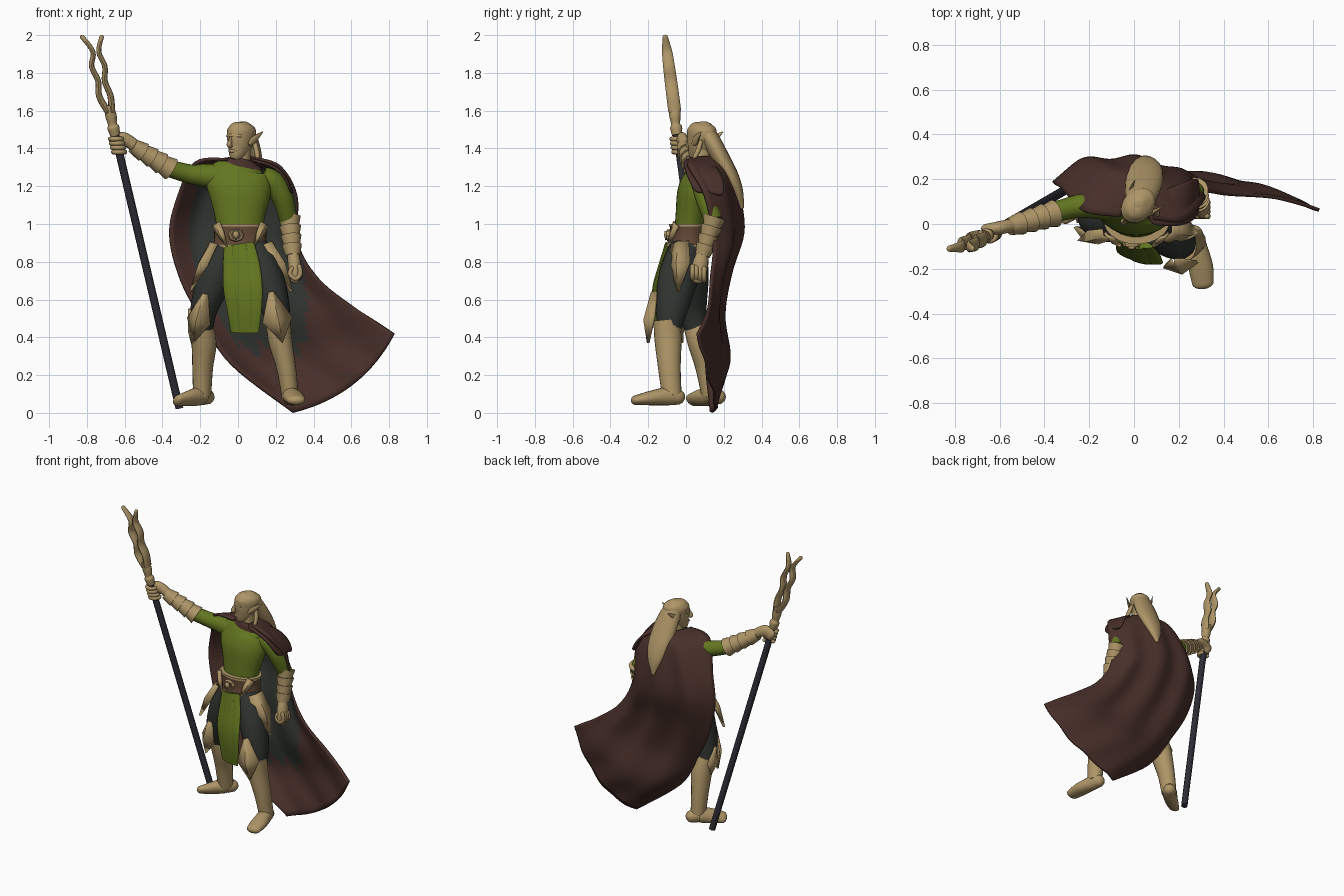
import bpy, math
from mathutils import Vector, Matrix


def material(name, r, g, b):
    m = bpy.data.materials.new(name)
    m.diffuse_color = (r, g, b, 1)
    return m


TAN = material("tan", 0.42, 0.30, 0.135)
GREEN = material("green cloth", 0.122, 0.18, 0.014)
BROWN = material("cloak brown", 0.066, 0.029, 0.023)
LEATHER = material("belt leather", 0.13, 0.07, 0.04)
DARK = material("dark cloth", 0.03, 0.035, 0.03)
STAFF = material("staff grey", 0.026, 0.026, 0.036)


def make(name, verts, faces, *mats):
    me = bpy.data.meshes.new(name)
    me.from_pydata([tuple(v) for v in verts], [], faces)
    for m in mats:
        me.materials.append(m)
    ob = bpy.data.objects.new(name, me)
    bpy.context.collection.objects.link(ob)
    return ob


def spline(rows, sub):
    """Catmull-Rom through rows of equal length."""
    out, n = [], len(rows)
    for i in range(n - 1):
        p = [rows[max(i - 1, 0)], rows[i], rows[i + 1], rows[min(i + 2, n - 1)]]
        for s in range(sub):
            t = s / sub
            out.append([0.5 * (2 * b + (c - a) * t + (2 * a - 5 * b + 4 * c - d) * t * t
                        + (3 * b - a - 3 * c + d) * t ** 3) for a, b, c, d in zip(*p)])
    return out + [list(rows[-1])]


def tube(name, pts, mat, ref=(1, 0, 0), seg=20, sub=5, dome=False):
    """Loft of ellipses: points are (x, y, z, r) or (x, y, z, r1, r2)."""
    rows = spline([tuple(p) if len(p) == 5 else tuple(p) + (p[3],) for p in pts], sub)
    c = [Vector(r[:3]) for r in rows]
    rings = []
    for i, r in enumerate(rows):
        t = (c[min(i + 1, len(c) - 1)] - c[max(i - 1, 0)]).normalized()
        rings.append((c[i], t, r[3], r[4]))
    if dome:
        for end, sign in ((0, -1), (-1, 1)):
            p, t, r1, r2 = rings[end]
            extra = [(p + t * sign * min(r1, r2) * math.sin(a), t, r1 * math.cos(a), r2 * math.cos(a))
                     for a in (0.4, 0.8, 1.2, 1.5)]
            rings = extra[::-1] + rings if sign < 0 else rings + extra
    verts, faces = [], []
    for p, t, r1, r2 in rings:
        a = Vector(ref)
        a = (a - t * a.dot(t)).normalized()
        b = t.cross(a)
        for j in range(seg):
            w = math.tau * j / seg
            verts.append(p + a * r1 * math.cos(w) + b * r2 * math.sin(w))
    n = len(rings)
    for i in range(n - 1):
        for j in range(seg):
            k = (j + 1) % seg
            faces.append((i * seg + j, i * seg + k, (i + 1) * seg + k, (i + 1) * seg + j))
    faces += [tuple(range(seg))[::-1], tuple(range((n - 1) * seg, n * seg))]
    return make(name, verts, faces, mat)


def leaf(name, top, bottom, w0, w1, out, bulge, mat=TAN, mid=0.45):
    """Pointed armour plate with a raised centre ridge."""
    top, bottom, out = Vector(top), Vector(bottom), Vector(out).normalized()
    side = (bottom - top).cross(out).normalized()
    m = top.lerp(bottom, mid)
    v = [top - side * w0, top + out * bulge * 0.6, top + side * w0,
         m - side * w1, m + out * bulge, m + side * w1, bottom]
    ob = make(name, v, [(0, 1, 4, 3), (1, 2, 5, 4), (3, 4, 6), (4, 5, 6)], mat)
    sol = ob.modifiers.new("thickness", "SOLIDIFY")
    sol.thickness, sol.offset = 0.014, 0
    return ob


def bracer(name, p0, p1, r0, r1, ref, n=4):
    p0, p1 = Vector(p0), Vector(p1)
    for i in range(n):
        a, b = p0.lerp(p1, i / n), p0.lerp(p1, (i + 1.15) / n)
        r = r0 + (r1 - r0) * i / n
        tube(f"{name}_{i + 1}", [(*a, r), (*b, r * 0.74)], TAN, ref, sub=1)


# torso, collar and belt
tube("tunic", [(.01, .03, .84, .12, .085), (.01, .02, .95, .12, .08), (.01, .03, 1.05, .135, .085),
               (.01, .05, 1.17, .165, .095), (.0, .075, 1.255, .165, .08),
               (.01, .085, 1.31, .11, .06), (.015, .085, 1.335, .05, .045)], GREEN, seg=32)
tube("collar", [(.01, .085, 1.295, .125, .068), (.012, .085, 1.318, .098, .066), (.015, .088, 1.338, .068, .055)], BROWN)
tube("belt", [(.012, .015, .89, .142, .1), (.012, .015, .94, .138, .097), (.012, .015, .995, .142, .1)], LEATHER, seg=32)
for i, z in enumerate((.882, .993)):
    tube(f"belt_trim_{i + 1}", [(.012, .015, z - .007, .147, .105), (.012, .015, z + .007, .147, .105)], TAN, seg=32, sub=1)
for s in (-1, 1):
    leaf(f"belt_side_plate_{s + 2}", (.012 + s * .125, -.05, 1.0), (.012 + s * .07, -.098, .88), .025, .02, (s * .6, -1, 0), .012)
tube("buckle", [(-.01, -.075, .94, .045, .036), (-.01, -.1, .94, .038, .03)], TAN, seg=8, sub=1)
tube("buckle_inset", [(-.01, -.095, .94, .032, .025), (-.01, -.103, .94, .032, .025)], LEATHER, seg=8, sub=1)
leaf("buckle_ornament", (-.01, -.103, .963), (-.01, -.103, .915), .008, .017, (0, -1, 0), .006)

# loincloth hanging at an angle over the forward leg
tube("loincloth", [(.005, -.085, .89, .082, .018), (.017, -.115, .78, .1, .02), (.026, -.145, .66, .106, .022),
                   (.034, -.15, .54, .094, .02), (.036, -.14, .425, .076, .016)], GREEN, ref=(1, -.25, 0), seg=24)
tube("loincloth_panel", [(.005, -.1, .89, .04, .01), (.017, -.13, .78, .045, .01), (.026, -.162, .66, .048, .01),
                         (.034, -.165, .54, .044, .01), (.036, -.151, .43, .036, .008)], GREEN, ref=(1, -.25, 0))

# legs, boots and feet
tube("pelvis", [(.01, .02, .89, .13, .09), (.01, .02, .8, .145, .1), (.01, .01, .72, .1, .08)], DARK)
tube("rear_thigh", [(-.06, .02, .87, .085, .09), (-.12, .02, .72, .095, .1), (-.18, .03, .55, .072, .08), (-.19, .06, .42, .055)], DARK)
tube("front_thigh", [(.08, 0, .87, .085, .09), (.15, -.04, .72, .092, .105), (.2, -.075, .55, .075, .085), (.22, -.09, .42, .055)], DARK)
tube("rear_boot", [(-.195, .05, .47, .058, .066), (-.18, .08, .37, .066, .07), (-.187, .11, .24, .055, .06), (-.19, .135, .09, .048, .052)], TAN)
tube("front_boot", [(.215, -.1, .49, .064, .072), (.222, -.095, .39, .064, .072), (.255, -.088, .24, .052, .06), (.276, -.075, .09, .045, .052)], TAN)
tube("rear_foot", [(-.165, .17, .085, .04, .042), (-.2, .13, .088, .05, .048), (-.26, .075, .078, .05, .038), (-.315, .035, .067, .042, .026)],
     TAN, ref=(.6, .7, 0), dome=True)
tube("front_foot", [(.268, -.045, .085, .04, .042), (.28, -.1, .088, .046, .048), (.298, -.19, .078, .055, .038), (.308, -.265, .067, .048, .026)],
     TAN, dome=True)

# knee guards and hip plates
leaf("front_knee_guard", (.175, -.155, .64), (.235, -.2, .37), .012, .078, (.15, -1, 0), .04, mid=.55)
leaf("rear_knee_guard", (-.17, -.055, .63), (-.235, -.02, .37), .012, .065, (-.4, -1, 0), .04, mid=.55)
leaf("rear_cuff_point", (-.25, .03, .55), (-.24, .07, .36), .01, .05, (-1, .1, 0), .015, mid=.6)
leaf("left_hip_plate", (.155, -.03, .9), (.285, -.04, .64), .05, .062, (.9, -.45, .3), .035)
leaf("right_hip_plate", (-.125, -.045, .9), (-.25, -.07, .65), .03, .036, (-.8, -.6, 0), .03)

# raised arm holding the staff
SIDE = (0, 1, 0)
tube("raised_sleeve", [(-.1, .085, 1.25, .07), (-.19, .085, 1.258, .06), (-.27, .075, 1.268, .05), (-.38, .045, 1.3, .046)], GREEN, SIDE)
bracer("raised_bracer", (-.355, .047, 1.29), (-.55, -.01, 1.41), .062, .048, SIDE)
tube("raised_hand", [(-.53, -.005, 1.4, .032), (-.575, -.012, 1.435, .03, .034), (-.615, -.02, 1.445, .03, .042),
                     (-.655, -.02, 1.425, .022, .04)], TAN, SIDE, dome=True)
foot, grip = Vector((-.31, .15, .025)), Vector((-.655, -.05, 1.49))
tube("staff_shaft", [(*foot, .021), (*grip, .021)], STAFF, seg=10, sub=1)
axis = (grip - foot).normalized()
for i in range(4):
    p = foot + axis * (1.405 + i * .024)
    tube(f"raised_finger_{i + 1}", [(p.x + .031 * math.cos(a), p.y + .031 * math.sin(a), p.z, .0125)
                                   for a in (.6, 0, -.8, -1.6, -2.4, -3.2)], TAN, (0, 0, 1), seg=10, sub=3, dome=True)

# forked wooden staff head
tube("staff_head_base", [(-.65, -.048, 1.47, .026), (-.66, -.052, 1.51, .032), (-.665, -.055, 1.53, .024),
                         (-.672, -.058, 1.57, .03), (-.685, -.062, 1.63, .024, .034)], TAN)
forks = {"left": (-.692, -.735, -.74, -.775, -.768, -.825), "right": (-.668, -.675, -.705, -.705, -.737, -.722)}
for side, xs in forks.items():
    tube(f"staff_fork_{side}", [(x, -.06 - .01 * i, 1.6 + .078 * i, .018 - .0012 * i, (.034, .034, .033, .031, .027, .014)[i])
                                for i, x in enumerate(xs)], TAN, seg=12, dome=True)

# lowered arm with fist
tube("lowered_sleeve", [(.13, .085, 1.245, .06), (.185, .09, 1.22, .062), (.235, .105, 1.14, .056), (.268, .145, 1.02, .048)], GREEN)
bracer("lowered_bracer", (.272, .15, 1.035), (.29, .09, .84), .06, .05, (1, 0, 0))
tube("lowered_hand", [(.29, .09, .85, .03), (.297, .078, .8, .034, .04), (.302, .068, .75, .034, .044), (.3, .062, .71, .026, .036)], TAN, dome=True)
for i in range(4):
    y, z = .035 + i * .02, .735 - i * .003
    tube(f"lowered_finger_{i + 1}", [(.325, y, z + .04, .013), (.33, y, z, .013), (.305, y, z - .025, .013),
                                    (.275, y, z, .013), (.285, y, z + .03, .012)], TAN, (0, 1, 0), seg=10, sub=3, dome=True)

# head, turned towards the staff
turn = Matrix.Translation((.02, .085, 0)) @ Matrix.Rotation(math.radians(-42), 4, "Z")
head = [tube("head", [(0, -.06, 1.34, .018, .02), (0, -.048, 1.36, .036, .042), (0, -.025, 1.4, .054, .066),
                      (0, -.01, 1.45, .064, .082), (0, 0, 1.49, .068, .086), (0, .003, 1.52, .056, .07),
                      (0, .005, 1.538, .028, .036), (0, .005, 1.543, .008, .01)], TAN, seg=28),
        tube("nose", [(0, -.08, 1.468, .007, .01), (0, -.092, 1.44, .009, .013), (0, -.099, 1.42, .014, .015),
                      (0, -.085, 1.41, .01, .008)], TAN, seg=10),
        tube("brow", [(-.045, -.062, 1.466, .008), (0, -.084, 1.468, .009), (.045, -.062, 1.466, .008)], TAN, (0, 0, 1), seg=10, dome=True),
        tube("lips", [(-.022, -.072, 1.385, .006), (0, -.083, 1.387, .009), (.022, -.072, 1.385, .006)], TAN, (0, 0, 1), seg=10, dome=True)]
for s in (-1, 1):
    head.append(tube(f"ear_{s + 2}", [(s * .06, -.01, 1.42, .008, .012), (s * .066, .01, 1.44, .01, .021),
                                      (s * .077, .04, 1.465, .007, .014), (s * .086, .072, 1.488, .002, .003)], TAN, seg=10))
for ob in head:
    ob.matrix_world = turn
tube("neck", [(.015, .085, 1.3, .05), (.02, .085, 1.4, .047)], TAN)
tube("long_hair", [(.025, .1, 1.49, .062, .052), (.035, .14, 1.43, .076, .048), (.045, .19, 1.34, .084, .046), (.052, .24, 1.25, .076, .04),
                   (.052, .275, 1.17, .052, .028), (.05, .295, 1.09, .014, .012)], TAN, dome=True)
tube("hair_lock", [(.085, .08, 1.44, .012), (.1, .06, 1.38, .014), (.105, .025, 1.32, .006)], TAN, seg=10)

# cloak: each row is left edge, middle of the back, right edge
rows = spline([(-.06, .03, 1.35, .01, .16, 1.36, .09, .02, 1.355),
               (-.23, .06, 1.33, .02, .24, 1.29, .225, .015, 1.31),
               (-.325, .16, 1.14, .0, .283, 1.13, .315, .105, 1.15),
               (-.365, .19, .94, .0, .295, .95, .32, .15, .9),
               (-.31, .18, .71, .06, .23, .74, .43, .14, .71),
               (-.2, .15, .5, .2, .195, .52, .61, .13, .565),
               (-.04, .11, .255, .37, .22, .3, .74, .1, .48),
               (.29, .14, .0, .61, .14, .15, .83, .07, .42)], 6)
N, verts, faces, lining = 40, [], [], []
for r, row in enumerate(rows):
    L, M, R = Vector(row[:3]), Vector(row[3:6]), Vector(row[6:])
    v = r / (len(rows) - 1)
    for k in range(N + 1):
        t = 2 * k / N - 1
        base = L.lerp(R, k / N)
        full, soft = (1 - abs(t) ** 3) * (1 - .7 * t * v * v), 1 - t * t
        # the top rows wrap more squarely over the shoulder
        square = 1 - abs(t) ** (2 + 2 * max(0, 1 - v * 4))
        d = M - (L + R) / 2
        p = base + Vector((d.x * soft, d.y * full, d.z * square))
        p.y += .015 * math.sin(t * 9 + v * 3) * math.sin(math.pi * min(v, .85)) * (1 - t ** 4)
        verts.append(p)
W = N + 1
for r in range(len(rows) - 1):
    for k in range(N):
        i = r * W + k
        faces.append((i, i + 1, i + W + 1, i + W))
        # the inside is dark close to the body
        p = verts[i]
        lining.append(1 if k > 4 and p.x < .34 and p.z > .36 + .05 * math.sin(k * 1.3) else 0)
cloak = make("cloak", verts, faces, BROWN, BROWN, BROWN, DARK)
for f, m in zip(cloak.data.polygons, lining):
    f.material_index = m
sol = cloak.modifiers.new("thickness", "SOLIDIFY")
sol.thickness, sol.offset, sol.material_offset = .016, -1, 2

# shoulder drape of the cloak over the lowered arm
drape = [(.07, .04, 1.352), (.15, .045, 1.335), (.215, .055, 1.305), (.262, .075, 1.25), (.292, .1, 1.17)]
grid = [(x, y + o * w, z - .012 * o * o) for (x, y, z), w in zip(drape, (.06, .075, .085, .085, .07))
        for o in (-.75, 0, .75, 1.5)]
ob = make("shoulder_drape", grid, [(i * 4 + j, i * 4 + 4 + j, i * 4 + 5 + j, i * 4 + 1 + j) for i in range(4) for j in range(3)], BROWN)
ob.modifiers.new("rounding", "SUBSURF").levels = 2
sol = ob.modifiers.new("thickness", "SOLIDIFY")
sol.thickness = .014

# smooth shading with sharp edges kept
bpy.ops.object.select_all(action="SELECT")
bpy.context.view_layer.objects.active = cloak
bpy.ops.object.shade_smooth_by_angle(angle=math.radians(40))
